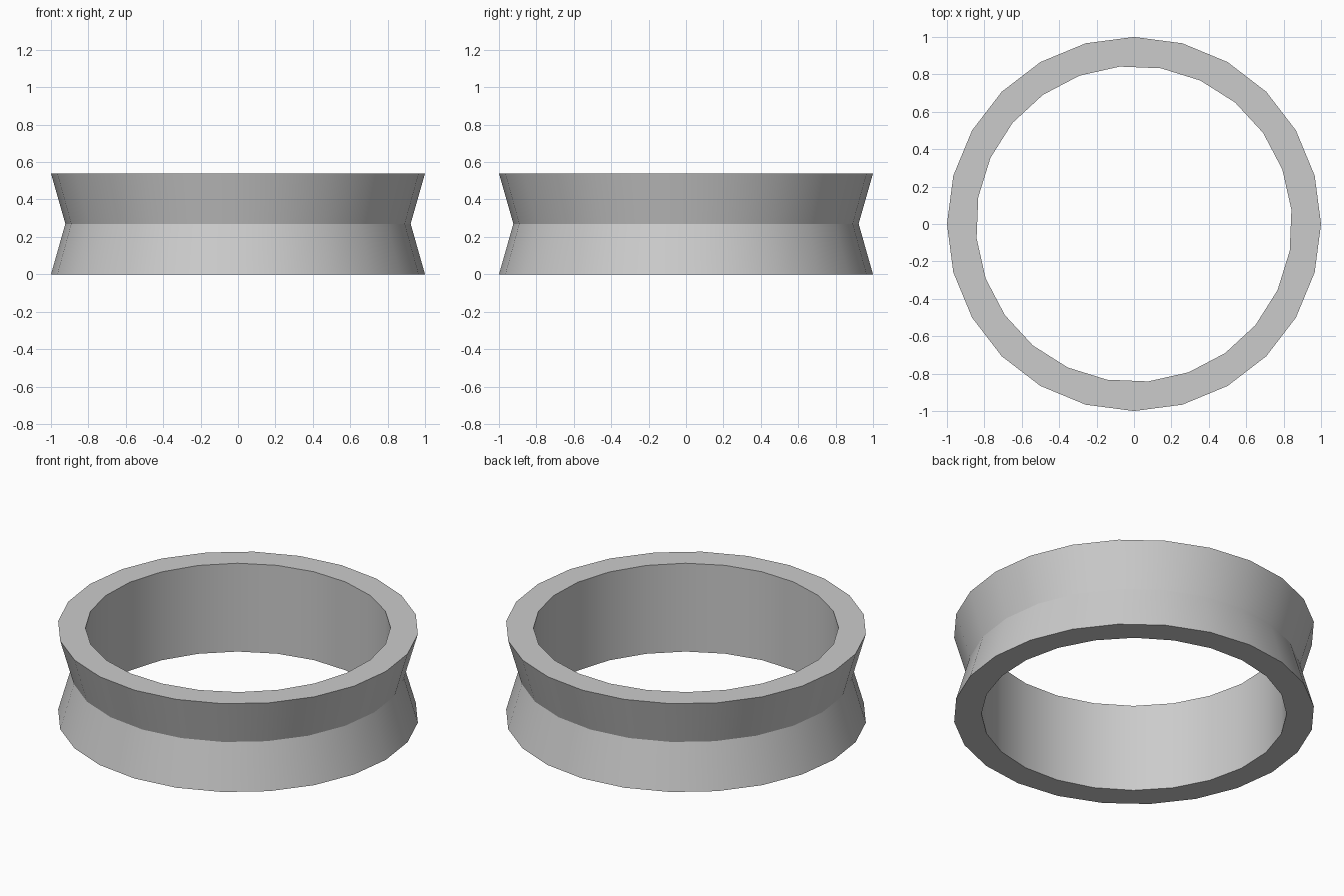
import bpy
import bmesh
from math import cos, sin, radians, tau

if "Cube" in bpy.data.objects:
    bpy.data.objects.remove(bpy.data.objects["Cube"], do_unlink=True)

SIDES = 24
HEIGHT = 0.54

# Plain grey finish
grey = bpy.data.materials.new("plain_grey")
grey.use_nodes = True
colour = (0.6, 0.6, 0.6, 1)
grey.diffuse_color = colour
grey.node_tree.nodes["Principled BSDF"].inputs["Base Color"].default_value = colour

bm = bmesh.new()


def ring(radius, z, turn=0.0):
    """Regular polygon of vertices at one height."""
    angles = [turn + tau * i / SIDES for i in range(SIDES)]
    return [bm.verts.new((radius * cos(a), radius * sin(a), z)) for a in angles]


def bridge(a, b):
    """Quads between two rings."""
    for i in range(SIDES):
        j = (i + 1) % SIDES
        bm.faces.new((a[i], a[j], b[j], b[i]))


# Outer wall pinched at the waist, and a straight bore turned slightly
bore_turn = radians(5.2)
rings = [
    ring(1.0, 0),
    ring(0.923, HEIGHT / 2),
    ring(1.0, HEIGHT),
    ring(0.845, HEIGHT, bore_turn),
    ring(0.845, 0, bore_turn),
]
for k, lower in enumerate(rings):
    bridge(lower, rings[(k + 1) % len(rings)])
bmesh.ops.recalc_face_normals(bm, faces=bm.faces)

mesh = bpy.data.meshes.new("grooved_ring")
bm.to_mesh(mesh)
bm.free()
mesh.materials.append(grey)
band = bpy.data.objects.new("grooved_ring", mesh)
bpy.context.collection.objects.link(band)

# Smooth walls with crisp rims and waist
bpy.context.view_layer.objects.active = band
band.select_set(True)
bpy.ops.object.shade_smooth_by_angle(angle=radians(28))
